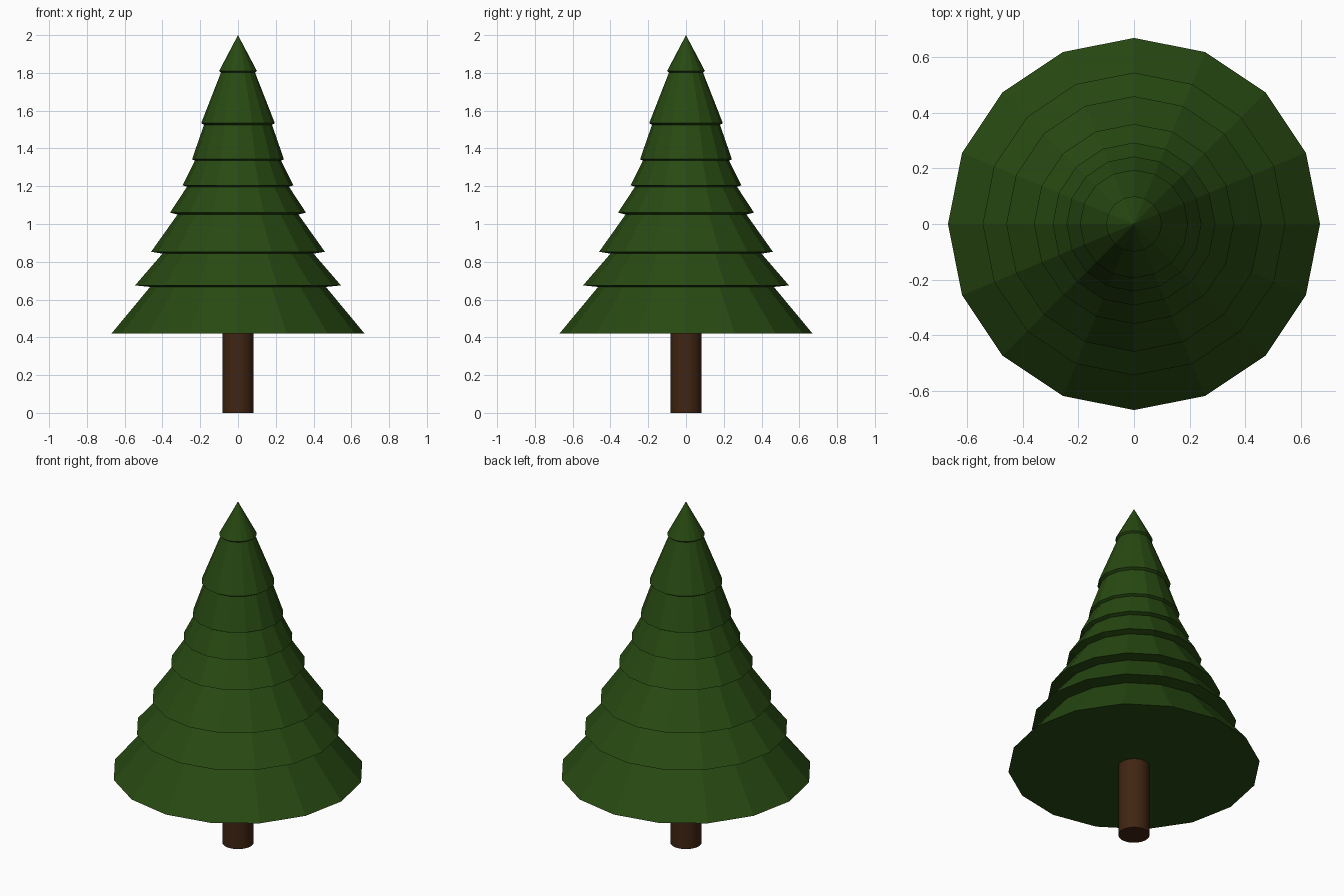
import bpy, bmesh
from math import cos, sin, tau

cube = bpy.data.objects.get("Cube")
if cube:
    bpy.data.objects.remove(cube, do_unlink=True)


def make_material(name, rgb):
    mat = bpy.data.materials.new(name)
    mat.use_nodes = True
    mat.diffuse_color = (*rgb, 1)
    mat.node_tree.nodes["Principled BSDF"].inputs["Base Color"].default_value = (*rgb, 1)
    return mat


def lathe(name, profile, sides, mat):
    """Revolve (radius, height) points about z; radius 0 closes to a point."""
    bm = bmesh.new()
    rings = []
    for r, z in profile:
        count = sides if r > 0 else 1
        rings.append([bm.verts.new((r * cos(tau * i / sides), r * sin(tau * i / sides), z))
                      for i in range(count)])
    for low, high in zip(rings, rings[1:]):
        for i in range(sides):
            j = (i + 1) % sides
            if len(high) == 1:
                bm.faces.new((low[i], low[j], high[0]))
            else:
                bm.faces.new((low[i], low[j], high[j], high[i]))
    bm.faces.new(rings[0][::-1])
    if len(rings[-1]) > 1:
        bm.faces.new(rings[-1])
    bmesh.ops.recalc_face_normals(bm, faces=bm.faces)
    mesh = bpy.data.meshes.new(name)
    bm.to_mesh(mesh)
    bm.free()
    mesh.materials.append(mat)
    obj = bpy.data.objects.new(name, mesh)
    bpy.context.collection.objects.link(obj)
    return obj


green = make_material("needle green", (0.021, 0.068, 0.006))
brown = make_material("bark brown", (0.052, 0.018, 0.006))

# Trunk
trunk = lathe("trunk", [(0.083, 0), (0.083, 0.42)], 32, brown)
bpy.context.view_layer.objects.active = trunk
trunk.select_set(True)
bpy.ops.object.shade_smooth_by_angle()

# Foliage: each tier is (rim radius, rim height, neck radius, neck height),
# with the underside rising slightly from each neck out to the next rim
tiers = [
    (0.67, 0.42, 0.465, 0.667),
    (0.545, 0.675, 0.40, 0.843),
    (0.46, 0.853, 0.32, 1.05),
    (0.36, 1.06, 0.27, 1.197),
    (0.293, 1.205, 0.228, 1.335),
    (0.243, 1.343, 0.18, 1.525),
    (0.195, 1.534, 0.09, 1.802),
    (0.10, 1.81, 0, 2.0),
]
profile = []
for rim_r, rim_z, neck_r, neck_z in tiers:
    profile += [(rim_r, rim_z), (neck_r, neck_z)]
lathe("foliage", profile, 16, green)
